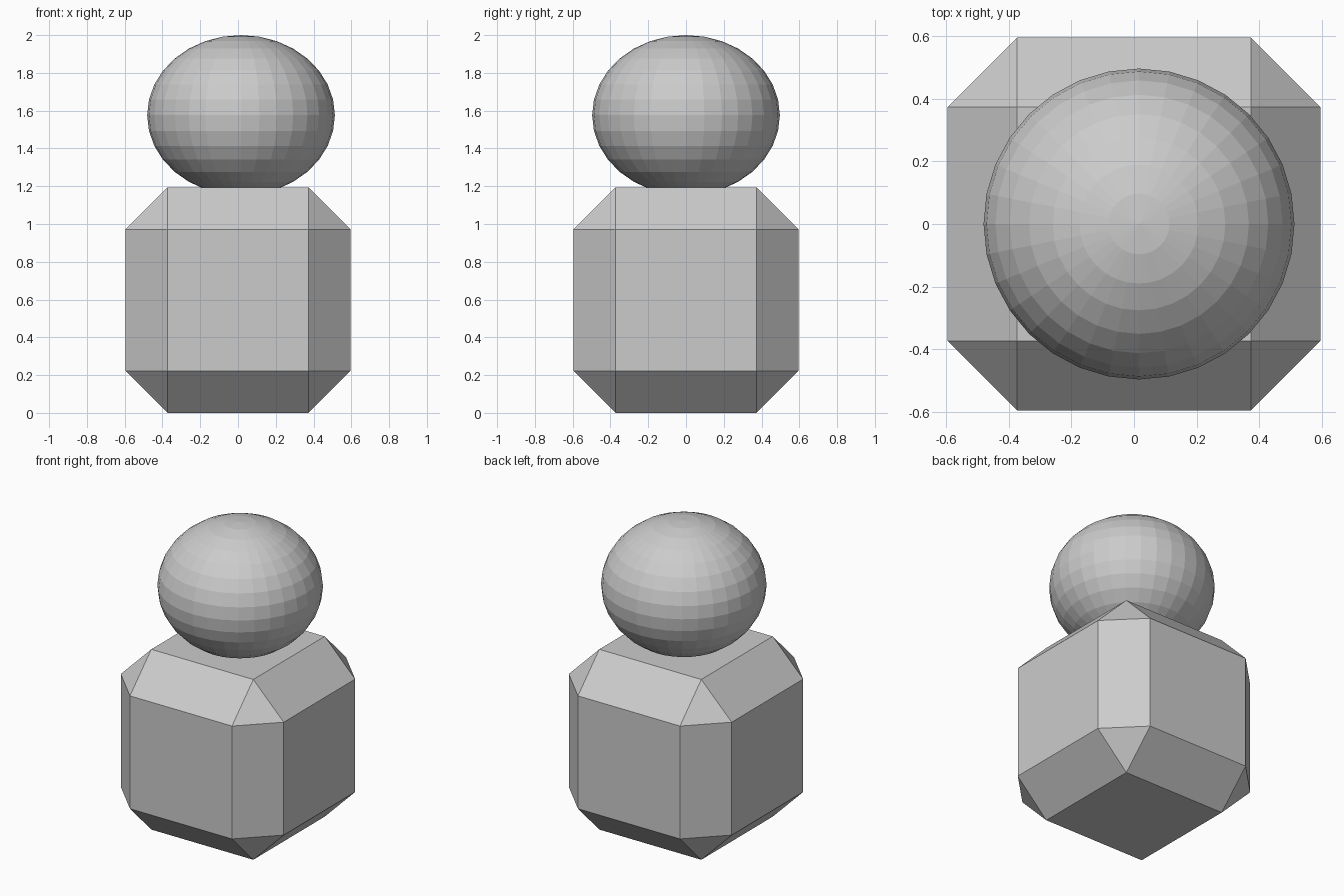
import bpy

if "Cube" in bpy.data.objects:
    bpy.data.objects.remove(bpy.data.objects["Cube"])

SIDE = 1.193      # body cube edge
CHAMFER = 0.223   # width cut from every edge
HEAD_R, HEAD_H = 0.497, 0.424

# Body: cube with every edge chamfered once
bpy.ops.mesh.primitive_cube_add(size=SIDE, location=(0, 0, SIDE / 2))
body = bpy.context.object
body.name = "body"
bevel = body.modifiers.new("chamfer", 'BEVEL')
bevel.width = CHAMFER
bevel.segments = 1
bevel.offset_type = 'OFFSET'
bevel.limit_method = 'NONE'

# Head: slightly squashed faceted sphere sunk into the body top
bpy.ops.mesh.primitive_uv_sphere_add(segments=32, ring_count=16, radius=1,
                                     location=(0.016, 0, 2 - HEAD_H))
head = bpy.context.object
head.name = "head"
head.scale = (HEAD_R, HEAD_R, HEAD_H)
bpy.ops.object.transform_apply(location=False, rotation=False, scale=True)
